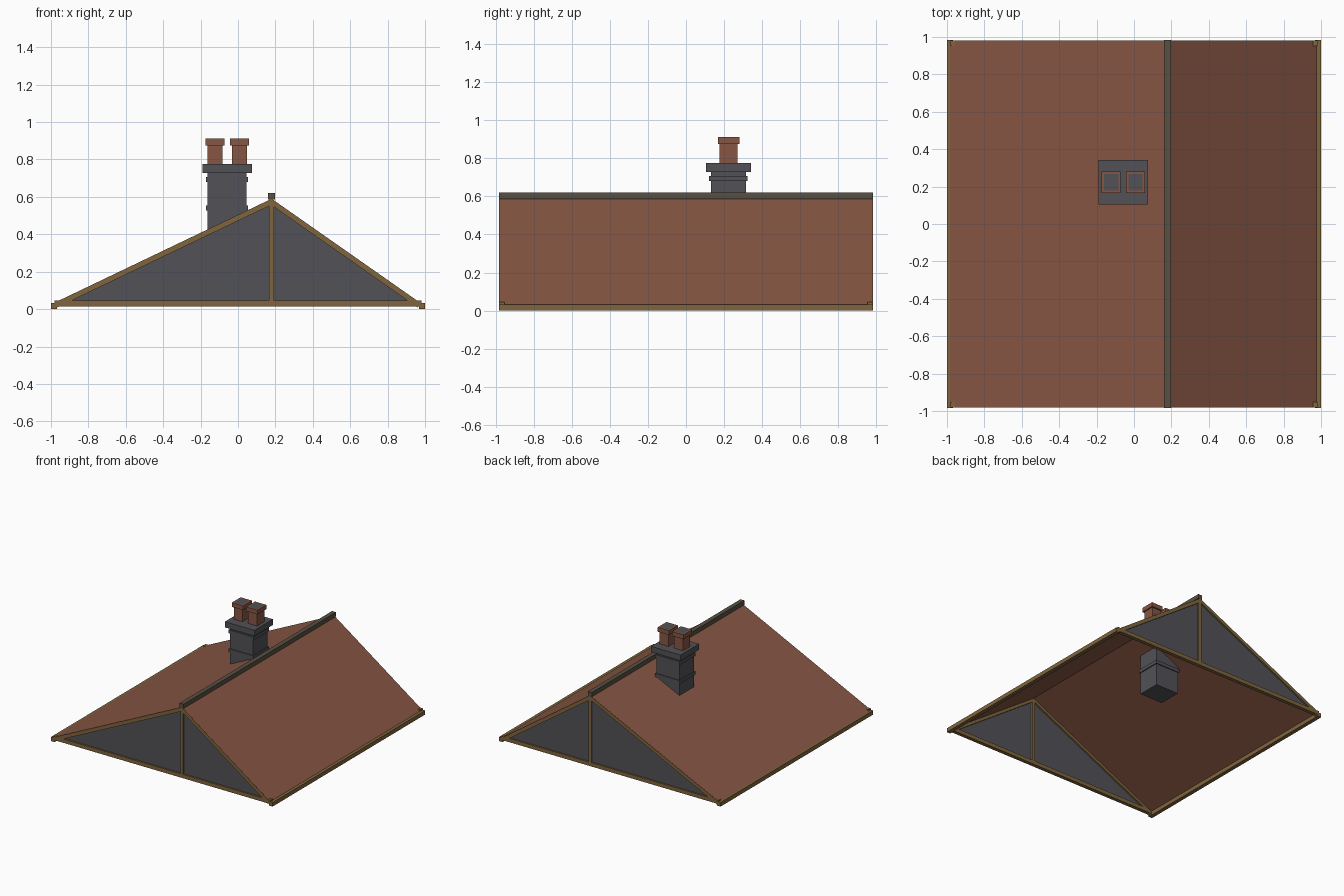
import bpy, bmesh, math

if "Cube" in bpy.data.objects:
    bpy.data.objects.remove(bpy.data.objects["Cube"])


def mat(name, rgb):
    m = bpy.data.materials.new(name)
    m.diffuse_color = (*rgb, 1)
    m.use_nodes = True
    m.node_tree.nodes["Principled BSDF"].inputs["Base Color"].default_value = m.diffuse_color
    return m


TILE = mat("terracotta", (0.242, 0.093, 0.056))
STONE = mat("grey_stone", (0.085, 0.083, 0.094))
WOOD = mat("timber", (0.216, 0.130, 0.046))
RIDGE = mat("ridge_brown", (0.100, 0.080, 0.055))


def prism(name, pts, y0, y1, *mats):
    """Extrude an x-z outline from y0 to y1."""
    bm = bmesh.new()
    a = [bm.verts.new((x, y0, z)) for x, z in pts]
    b = [bm.verts.new((x, y1, z)) for x, z in pts]
    n = len(pts)
    bm.faces.new(a)
    bm.faces.new(b[::-1])
    for i in range(n):
        bm.faces.new((a[i], b[i], b[(i + 1) % n], a[(i + 1) % n]))
    bmesh.ops.recalc_face_normals(bm, faces=bm.faces)
    me = bpy.data.meshes.new(name)
    bm.to_mesh(me)
    bm.free()
    for m in mats:
        me.materials.append(m)
    ob = bpy.data.objects.new(name, me)
    bpy.context.collection.objects.link(ob)
    return ob


def box(name, x, y, z, *mats):
    return prism(name, [(x[0], z[0]), (x[1], z[0]), (x[1], z[1]), (x[0], z[1])], y[0], y[1], *mats)


def strip(p, q, t):
    """Outline of a bar of thickness t hanging below the line p-q."""
    dx, dz = q[0] - p[0], q[1] - p[1]
    l = math.hypot(dx, dz)
    nx, nz = dz / l * t, -dx / l * t
    return [p, q, (q[0] + nx, q[1] + nz), (p[0] + nx, p[1] + nz)]


APEX = (0.18, 0.59)
LEFT, RIGHT = (-0.99, 0.03), (0.98, 0.03)

# Roof slopes
prism("roof_left", strip(LEFT, APEX, 0.006), -0.979, 0.979, TILE)
prism("roof_right", strip(APEX, RIGHT, 0.006), -0.979, 0.979, TILE)
box("ridge_beam", (0.161, 0.197), (-0.983, 0.983), (0.585, 0.62), RIDGE)

# Gable ends: panel framed with timbers
for side, s in (("front", -1), ("back", 1)):
    y = sorted((s * 0.982, s * 0.952))
    yp = sorted((s * 0.970, s * 0.966))
    prism(side + "_gable_panel", [(-0.95, 0.03), (0.95, 0.03), (0.18, 0.57)], *yp, STONE)
    prism(side + "_rafter_left", strip((-0.985, 0.031), (0.18, 0.589), 0.028), *y, WOOD)
    prism(side + "_rafter_right", strip((0.18, 0.589), (0.975, 0.032), 0.028), *y, WOOD)
    box(side + "_tie_beam", (-0.98, 0.98), y, (0.015, 0.046), WOOD)
    box(side + "_king_post", (0.167, 0.193), y, (0.03, 0.57), WOOD)

# Eave beams along both sides
for name, s in (("left_eave_beam", -1), ("right_eave_beam", 1)):
    box(name, sorted((s * 1.0, s * 0.968)), (-0.983, 0.983), (0.0, 0.033), WOOD)

# Chimney stack with bands and cap
CX, CY = -0.058, 0.223
for name, hx, hy, z in (
    ("chimney_shaft", 0.104, 0.093, (0.19, 0.74)),
    ("chimney_band_low", 0.112, 0.101, (0.37, 0.397)),
    ("chimney_band_mid", 0.112, 0.101, (0.526, 0.553)),
    ("chimney_band_top", 0.112, 0.101, (0.68, 0.707)),
    ("chimney_cap", 0.133, 0.119, (0.728, 0.775)),
):
    box(name, (CX - hx, CX + hx), (CY - hy, CY + hy), z, STONE)

# Chimney pots with an inset grey mouth in each rim
for name, px in (("left", -0.122), ("right", 0.008)):
    box(name + "_pot", (px - 0.040, px + 0.040), (0.177, 0.270), (0.77, 0.88), TILE)
    rim = box(name + "_pot_rim", (px - 0.051, px + 0.051), (0.167, 0.281), (0.876, 0.911), TILE, STONE)
    bm = bmesh.new()
    bm.from_mesh(rim.data)
    top = max(bm.faces, key=lambda f: f.calc_center_median().z)
    bmesh.ops.inset_region(bm, faces=[top], thickness=0.018)
    top.material_index = 1
    bm.to_mesh(rim.data)
    bm.free()
